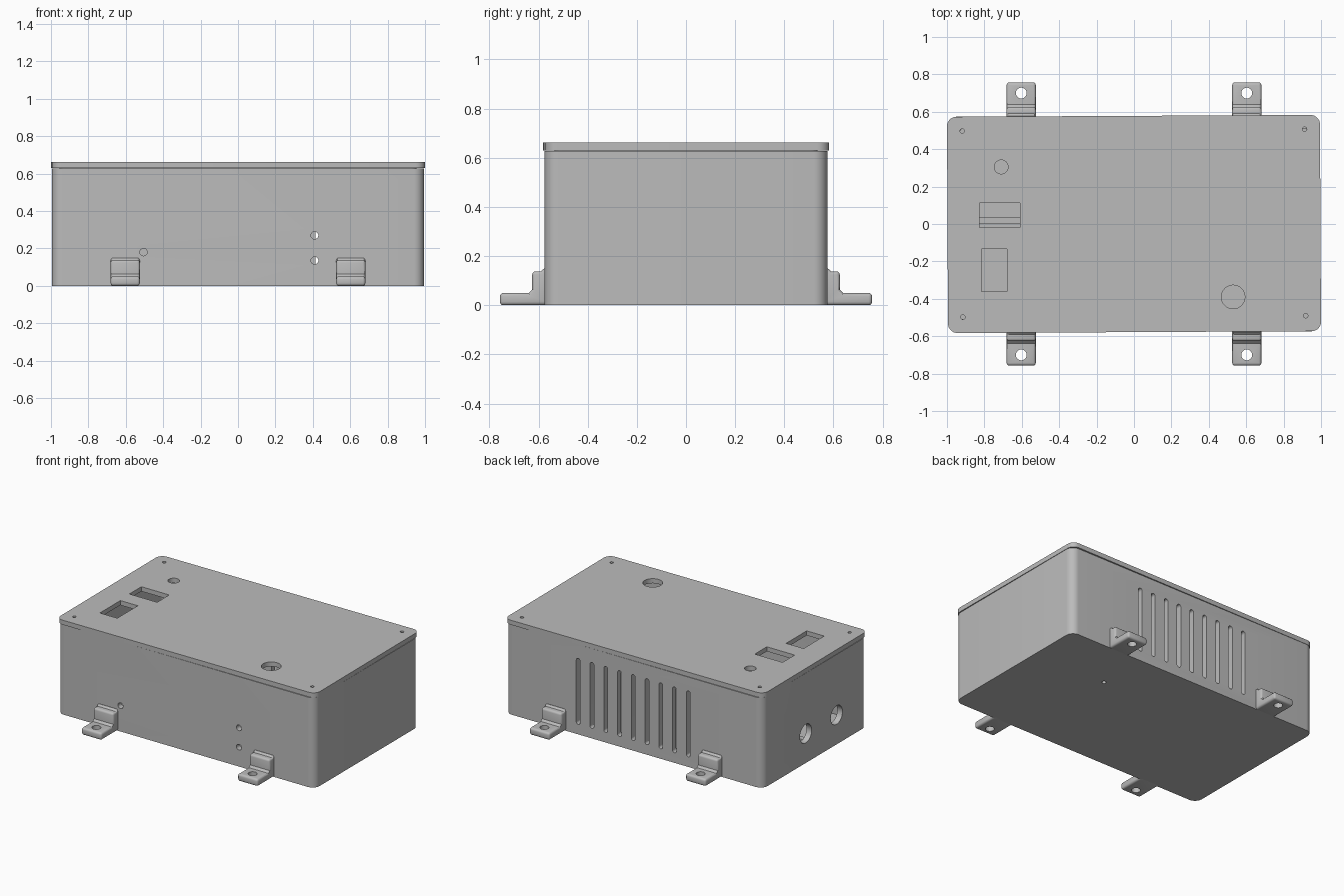
import bpy, bmesh, math
from mathutils import Vector, Matrix

if "Cube" in bpy.data.objects:
    bpy.data.objects.remove(bpy.data.objects["Cube"])

grey = bpy.data.materials.new("plain grey")
grey.use_nodes = True
grey.diffuse_color = (0.5, 0.5, 0.5, 1)
grey.node_tree.nodes["Principled BSDF"].inputs["Base Color"].default_value = (0.5, 0.5, 0.5, 1)


def prism(name, outline, low, high, matrix=Matrix()):
    """Extrude a flat outline from low to high along local z."""
    bm = bmesh.new()
    face = bm.faces.new([bm.verts.new((x, y, low)) for x, y in outline])
    top = bmesh.ops.extrude_face_region(bm, geom=[face])["geom"]
    verts = [v for v in top if isinstance(v, bmesh.types.BMVert)]
    bmesh.ops.translate(bm, verts=verts, vec=(0, 0, high - low))
    bm.transform(matrix)
    bmesh.ops.recalc_face_normals(bm, faces=bm.faces)
    mesh = bpy.data.meshes.new(name)
    bm.to_mesh(mesh)
    bm.free()
    mesh.materials.append(grey)
    obj = bpy.data.objects.new(name, mesh)
    bpy.context.collection.objects.link(obj)
    return obj


def rounded(hx, hy, r, cx=0, cy=0, steps=8):
    """Rounded rectangle outline; with hx = hy = r it is a circle."""
    points = []
    for k, (sx, sy) in enumerate(((1, 1), (-1, 1), (-1, -1), (1, -1))):
        for i in range(steps + 1):
            a = math.pi / 2 * (k + i / steps)
            p = Vector((cx + sx * (hx - r) + r * math.cos(a), cy + sy * (hy - r) + r * math.sin(a)))
            if not points or (p - points[-1]).length > 1e-5:
                points.append(p)
    if (points[0] - points[-1]).length < 1e-5:
        points.pop()
    return points


def rectangle(x0, x1, y0, y1):
    return [(x0, y0), (x1, y0), (x1, y1), (x0, y1)]


def activate(obj):
    bpy.ops.object.select_all(action="DESELECT")
    obj.select_set(True)
    bpy.context.view_layer.objects.active = obj


def cut(obj, outline, low, high, matrix=Matrix()):
    cutter = prism("cutter", outline, low, high, matrix)
    cutter.hide_render = True
    mod = obj.modifiers.new("cut", "BOOLEAN")
    mod.operation, mod.solver, mod.object = "DIFFERENCE", "EXACT", cutter
    activate(obj)
    bpy.ops.object.modifier_apply(modifier=mod.name)
    bpy.data.objects.remove(cutter)


def smooth(obj):
    activate(obj)
    bpy.ops.object.shade_smooth_by_angle(angle=math.radians(30))


# Local x, y, z become world x, z, -y (along) or y, z, x (across)
ALONG = Matrix.Rotation(math.pi / 2, 4, "X")
ACROSS = Matrix(((0, 0, 1, 0), (1, 0, 0, 0), (0, 1, 0, 0), (0, 0, 0, 1)))

# Hollow case with rounded upright corners
case = prism("case", rounded(0.995, 0.575, 0.055), 0, 0.627)
cut(case, rounded(0.955, 0.535, 0.03), 0.04, 0.8)

# Small round holes in the front wall
for x, z in ((-0.505, 0.18), (0.41, 0.27), (0.41, 0.135)):
    cut(case, rounded(0.02, 0.02, 0.02, x, z, 4), 0.5, 0.65, ALONG)

# Ventilation slots in the back wall
for i in range(9):
    cut(case, rounded(0.015, 0.23, 0.0149, 0.43 - 0.1063 * i, 0.3, 4), -0.65, -0.5, ALONG)

# Cable holes in one end wall
for y in (0.1, -0.24):
    cut(case, rounded(0.065, 0.065, 0.065, y, 0.205), -1.1, -0.9, ACROSS)

# Small hole in the floor
cut(case, rounded(0.014, 0.014, 0.014, 0.43, 0.217, 4), -0.1, 0.1)
smooth(case)

# Lid, sitting very slightly turned on the case
lid = prism("lid", rounded(0.997, 0.578, 0.05), 0.63, 0.662, Matrix.Rotation(0.005, 4, "Z"))
for x, y in ((-0.918, 0.497), (0.912, 0.507), (-0.915, -0.498), (0.918, -0.49)):
    cut(lid, rounded(0.012, 0.012, 0.012, x, y, 4), 0.6, 0.7)
cut(lid, rounded(0.037, 0.037, 0.037, -0.71, 0.305), 0.6, 0.7)
cut(lid, rounded(0.063, 0.063, 0.063, 0.53, -0.39), 0.6, 0.7)
cut(lid, rectangle(-0.825, -0.61, -0.02, 0.113), 0.6, 0.7)
cut(lid, rectangle(-0.815, -0.68, -0.36, -0.133), 0.6, 0.7)
smooth(lid)

# Thin tongue under the lid that closes the seam
tongue = prism("lid_tongue", rounded(0.955, 0.535, 0.03), 0.6, 0.63)
cut(tongue, rounded(0.93, 0.51, 0.02), 0.5, 0.7)

# Low rib on the case floor
prism("inner_rib", rectangle(-0.955, -0.5, 0.0, 0.035), 0.04, 0.12)

# Stepped mounting feet with screw holes
FOOT = [(0.55, 0), (0.757, 0), (0.757, 0.05), (0.64, 0.05), (0.626, 0.064),
        (0.626, 0.138), (0.59, 0.138), (0.577, 0.15), (0.55, 0.15)]
for side, end in ((-1, "front"), (1, "back")):
    for x, hand in ((-0.603, "right"), (0.603, "left")):
        foot = prism(f"{end}_{hand}_foot", [(side * y, z) for y, z in FOOT],
                     x - 0.078, x + 0.078, ACROSS)
        bevel = foot.modifiers.new("soft edges", "BEVEL")
        bevel.width, bevel.segments, bevel.limit_method = 0.014, 3, "ANGLE"
        bevel.angle_limit = math.radians(50)
        activate(foot)
        bpy.ops.object.modifier_apply(modifier=bevel.name)
        cut(foot, rounded(0.029, 0.029, 0.029, x, side * 0.7, 6), -0.1, 0.3)
        smooth(foot)
